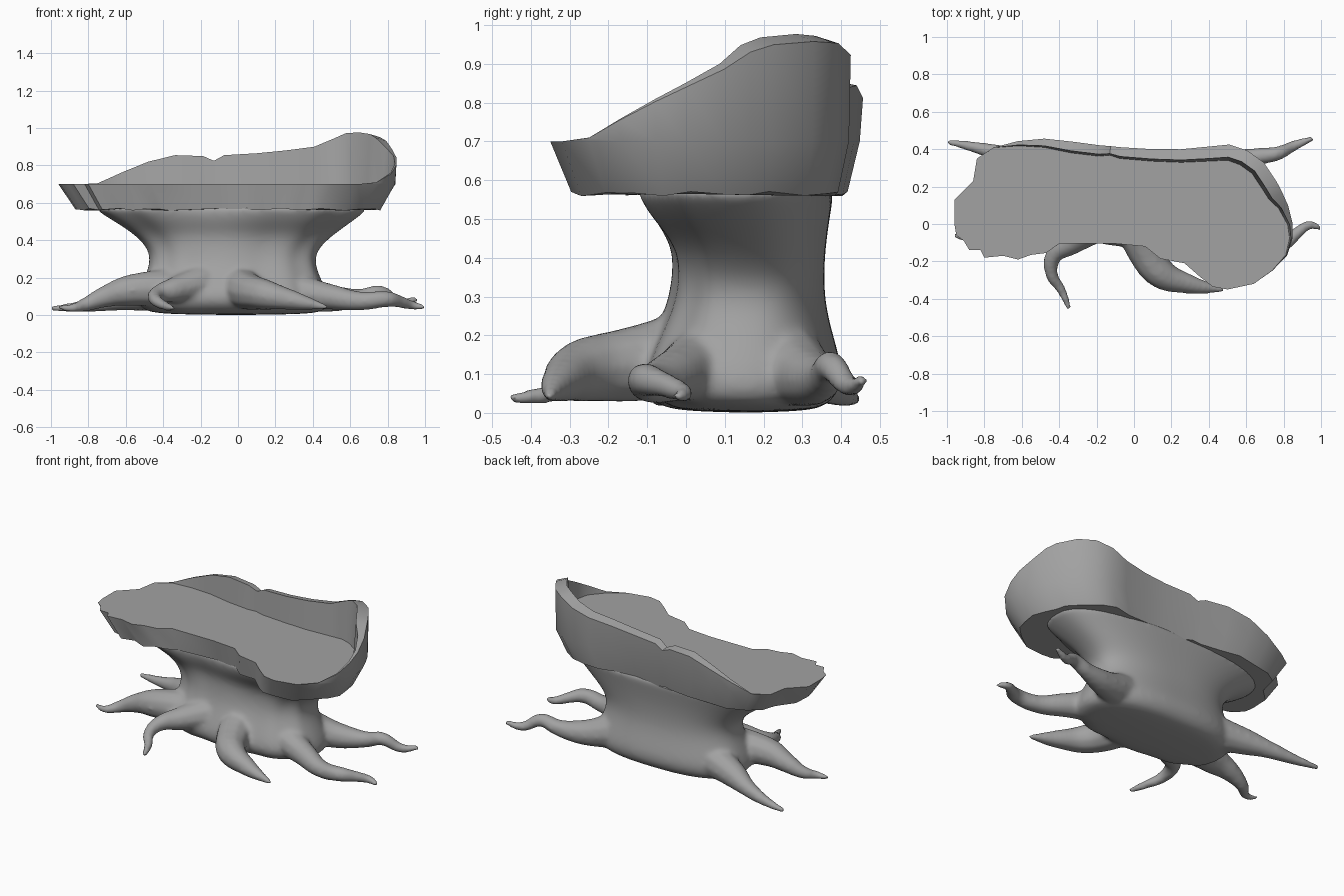
import bpy, bmesh, math
from mathutils import Vector

if "Cube" in bpy.data.objects:
    bpy.data.objects.remove(bpy.data.objects["Cube"], do_unlink=True)

wood = bpy.data.materials.new("grey wood")
wood.use_nodes = True
tone = (0.36, 0.36, 0.36, 1)
wood.diffuse_color = tone
wood.node_tree.nodes["Principled BSDF"].inputs["Base Color"].default_value = tone


def activate(obj):
    bpy.ops.object.select_all(action='DESELECT')
    obj.select_set(True)
    bpy.context.view_layer.objects.active = obj


def make_object(name, bm):
    bmesh.ops.recalc_face_normals(bm, faces=bm.faces)
    mesh = bpy.data.meshes.new(name)
    bm.to_mesh(mesh)
    bm.free()
    obj = bpy.data.objects.new(name, mesh)
    bpy.context.collection.objects.link(obj)
    mesh.materials.append(wood)
    return obj


def bridge(bm, low, high):
    for i in range(len(low)):
        j = (i + 1) % len(low)
        bm.faces.new((low[i], low[j], high[j], high[i]))


# Trunk: rounded, lightly fluted sections as z, x range, y range
sections = [(0, -.42, .4, -.02, .33), (.03, -.52, .48, -.09, .38), (.09, -.54, .49, -.13, .41),
            (.18, -.51, .45, -.09, .385), (.27, -.47, .41, -.045, .36), (.35, -.475, .42, -.03, .355),
            (.43, -.55, .51, -.04, .36), (.5, -.66, .61, -.11, .37), (.56, -.76, .69, -.15, .38),
            (.6, -.78, .71, -.16, .385)]


def trunk_ring(bm, z, x0, x1, y0, y1, count=64):
    ring = []
    for i in range(count):
        a = math.tau * i / count
        c, s = math.cos(a), math.sin(a)
        front = max(0, -s)
        flute = 1 + .03 * math.sin(11 * a) * front
        x = (x0 + x1) / 2 + math.copysign(abs(c) ** .8, c) * flute * (x1 - x0) / 2
        y = (y0 + y1) / 2 + math.copysign(abs(s) ** .8, s) * flute * (y1 - y0) / 2
        # the front is drawn in below the notch of the seat
        hollow = max(0, z - .4) * .5 * front * math.exp(-((x + .17) / .32) ** 2)
        ring.append(bm.verts.new((x, y + hollow, z)))
    return ring


bm = bmesh.new()
rings = [trunk_ring(bm, *s) for s in sections]
for low, high in zip(rings, rings[1:]):
    bridge(bm, low, high)
bm.faces.new(rings[0])
bm.faces.new(rings[-1])
trunk = make_object("trunk_and_roots", bm)
activate(trunk)
rounding = trunk.modifiers.new("rounding", 'SUBSURF')
rounding.levels = 2
bpy.ops.object.modifier_apply(modifier="rounding")

# Roots: tapering curves as x, y, z, radius
roots = [
    [(-.3, .22, .13, .12), (-.55, .31, .1, .08), (-.7, .37, .07, .05), (-.85, .41, .045, .032), (-1, .44, .035, .016)],
    [(-.3, .05, .14, .12), (-.59, 0, .13, .085), (-.72, 0, .095, .058), (-.82, -.02, .055, .038), (-.89, -.07, .037, .025), (-.965, -.06, .045, .014)],
    [(-.2, 0, .17, .1), (-.34, -.1, .135, .07), (-.43, -.17, .11, .047), (-.44, -.27, .08, .035), (-.39, -.35, .05, .027), (-.345, -.455, .037, .016)],
    [(0, .05, .16, .12), (.06, -.14, .125, .1), (.14, -.26, .11, .085), (.29, -.32, .08, .055), (.48, -.355, .04, .015)],
    [(.3, .05, .13, .1), (.48, -.02, .1, .072), (.66, -.09, .075, .052), (.8, -.1, .085, .045), (.87, -.05, .07, .034), (.94, -.005, .05, .026), (1, -.025, .04, .016)],
    [(.3, .25, .13, .11), (.5, .32, .09, .075), (.66, .36, .095, .048), (.76, .375, .12, .04), (.86, .42, .07, .03), (.96, .46, .085, .016)],
]
pieces = []
for points in roots:
    curve = bpy.data.curves.new("root", 'CURVE')
    curve.dimensions = '3D'
    curve.bevel_depth = 1
    curve.bevel_resolution = 3
    curve.use_fill_caps = True
    spline = curve.splines.new('BEZIER')
    spline.bezier_points.add(len(points) - 1)
    for p, (x, y, z, r) in zip(spline.bezier_points, points):
        p.co = (x, y, z)
        p.radius = r
        p.handle_left_type = p.handle_right_type = 'AUTO'
    root = bpy.data.objects.new("root", curve)
    bpy.context.collection.objects.link(root)
    activate(root)
    bpy.ops.object.convert(target='MESH')
    pieces.append(bpy.context.object)

# Fuse the roots into the trunk and soften the joints
activate(trunk)
for piece in pieces:
    piece.select_set(True)
bpy.ops.object.join()
fuse = trunk.modifiers.new("fuse", 'REMESH')
fuse.mode = 'VOXEL'
fuse.voxel_size = .012
soften = trunk.modifiers.new("soften", 'SMOOTH')
soften.factor = .5
soften.iterations = 14
for name in ("fuse", "soften"):
    bpy.ops.object.modifier_apply(modifier=name)
trunk.data.materials.clear()
trunk.data.materials.append(wood)
bpy.ops.object.shade_smooth_by_angle(angle=math.radians(60))

# Seat: outline as x, y, wall height above the seat
FLOOR, BASE = .7, .565
outline = [(-.96, 0, 0), (-.96, .13, 0), (-.86, .23, 0), (-.84, .35, 0), (-.75, .41, .005), (-.62, .445, .065),
           (-.48, .46, .12), (-.33, .445, .155), (-.18, .425, .15), (-.125, .42, .125), (-.07, .415, .155),
           (.1, .405, .165), (.25, .405, .18), (.4, .42, .2), (.51, .432, .24), (.61, .4, .272),
           (.7, .335, .277), (.77, .23, .268), (.8, .17, .248), (.83, .1, .2), (.853, 0, .15), (.85, -.08, .11),
           (.82, -.17, .06), (.74, -.25, .01), (.64, -.32, 0), (.5, -.35, 0), (.42, -.335, 0), (.35, -.28, 0),
           (.27, -.21, 0), (.14, -.185, 0), (.06, -.12, 0), (-.1, -.105, 0), (-.4, -.105, 0), (-.47, -.155, 0),
           (-.55, -.165, 0), (-.62, -.19, 0), (-.7, -.17, 0), (-.8, -.18, 0), (-.82, -.14, 0), (-.88, -.14, 0),
           (-.91, -.09, 0), (-.95, -.06, 0)]
bm = bmesh.new()
under, lip, rim, inner, floor = [], [], [], [], []
for i, (x, y, h) in enumerate(outline):
    before, after = Vector(outline[i - 1][:2]), Vector(outline[(i + 1) % len(outline)][:2])
    along = (after - before).normalized()
    inward = Vector((along.y, -along.x))
    p = Vector((x, y))
    # the wall thins out towards the front
    thick = min(h * (.1 + .25 * min(1, max(0, (y + .05) / .3))), .075)
    wobble = .006 * math.sin(i * 2.3)
    under.append(bm.verts.new((-.05 + (x + .05) * .9, .1 + (y - .1) * .88, BASE + wobble)))
    if h:
        edge, foot = p + inward * thick, p + inward * (thick + h * .07)
        lip.append(bm.verts.new((*(p + inward * min(h * .1, .012)), FLOOR)))
        rim.append(bm.verts.new((*(p + inward * h * .03), FLOOR + h * .93)))
        inner.append(bm.verts.new((*edge, FLOOR + h)))
        floor.append(bm.verts.new((*foot, FLOOR)))
    else:
        for ring in (lip, rim, inner, floor):
            ring.append(bm.verts.new((x, y, FLOOR)))
for low, high in zip((under, lip, rim, inner), (lip, rim, inner, floor)):
    bridge(bm, low, high)
bm.faces.new(under)
bm.faces.new(floor)
bmesh.ops.remove_doubles(bm, verts=bm.verts, dist=.0005)
seat = make_object("seat_with_backrest", bm)
activate(seat)
bpy.ops.object.shade_smooth_by_angle(angle=math.radians(45))
